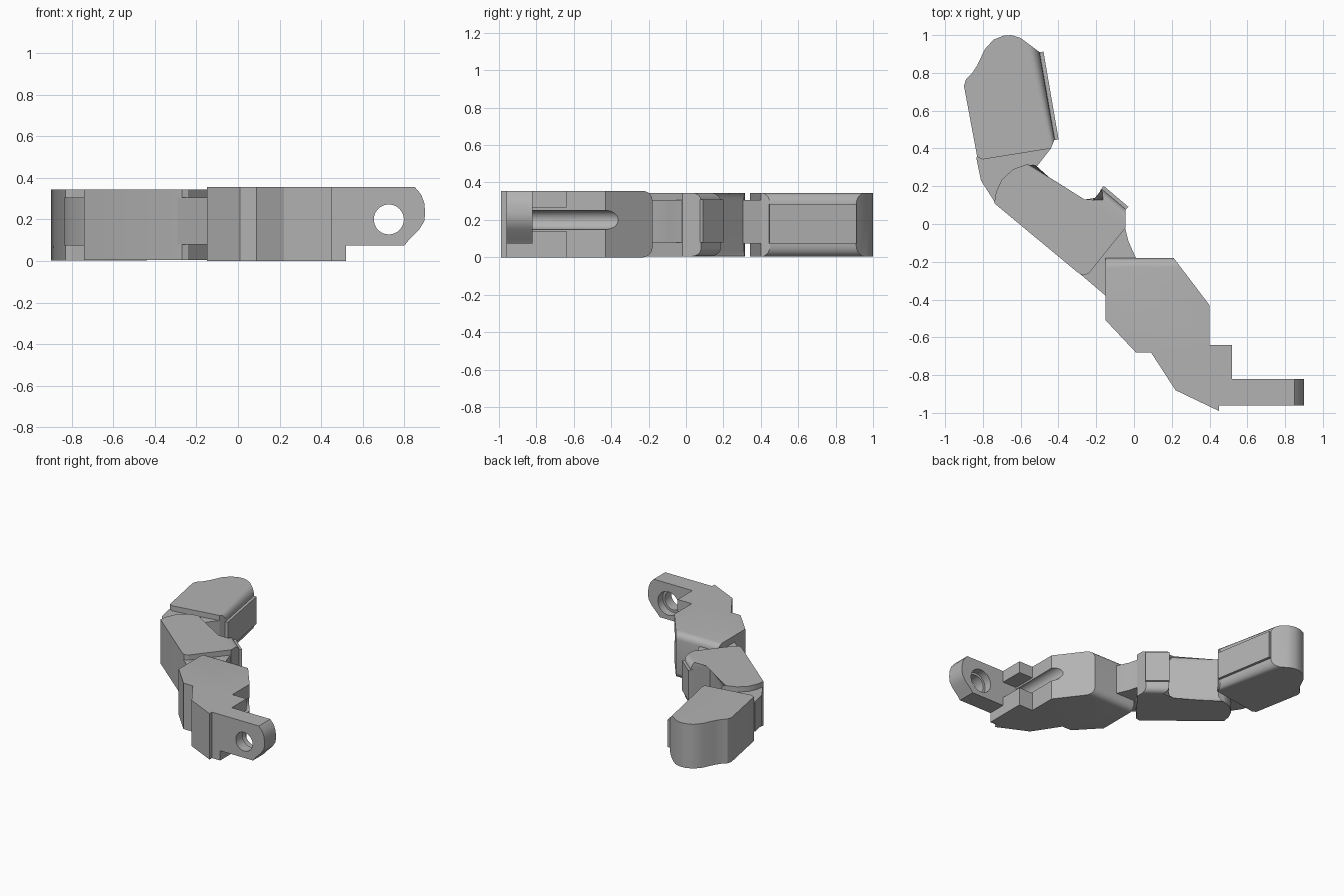
import bpy, bmesh, math
from mathutils import Vector, Matrix

if "Cube" in bpy.data.objects:
    bpy.data.objects.remove(bpy.data.objects["Cube"], do_unlink=True)

grey = bpy.data.materials.new("plain grey")
grey.use_nodes = True
grey.diffuse_color = (0.45, 0.45, 0.45, 1)
grey.node_tree.nodes["Principled BSDF"].inputs["Base Color"].default_value = grey.diffuse_color


def finish(name, bm):
    bmesh.ops.recalc_face_normals(bm, faces=bm.faces)
    mesh = bpy.data.meshes.new(name)
    bm.to_mesh(mesh)
    bm.free()
    mesh.materials.append(grey)
    obj = bpy.data.objects.new(name, mesh)
    bpy.context.collection.objects.link(obj)
    return obj


def slab(name, outline, low, high, rounded=(), radius=0.05, plane="xy"):
    """Extrude an outline; round the rims of the listed outline sides."""
    bm = bmesh.new()
    def ring(h):
        return [bm.verts.new((a, b, h) if plane == "xy" else (a, h, b)) for a, b in outline]
    bottom, top = ring(low), ring(high)
    bm.faces.new(bottom)
    bm.faces.new(top)
    n = len(outline)
    for i in range(n):
        j = (i + 1) % n
        bm.faces.new((bottom[i], bottom[j], top[j], top[i]))
    rims = [bm.edges.get((r[i], r[(i + 1) % n])) for r in (bottom, top) for i in rounded]
    if rims:
        bmesh.ops.bevel(bm, geom=rims, offset=radius, segments=5, profile=0.5, affect="EDGES")
    return finish(name, bm)


def rod(name, centre, radius, length):
    """Cylinder lying along y."""
    bm = bmesh.new()
    bmesh.ops.create_cone(bm, cap_ends=True, segments=40, radius1=radius, radius2=radius, depth=length,
                          matrix=Matrix.Translation(centre) @ Matrix.Rotation(math.pi / 2, 4, "X"))
    return finish(name, bm)


def cut(obj, cutter):
    mod = obj.modifiers.new("cut", "BOOLEAN")
    mod.operation, mod.solver, mod.object = "DIFFERENCE", "EXACT", cutter
    cutter.hide_render = True
    cutter.hide_set(True)
    bpy.context.view_layer.objects.active = obj
    obj.select_set(True)
    bpy.ops.object.modifier_apply(modifier=mod.name)
    bpy.data.objects.remove(cutter, do_unlink=True)


def pad(name, start, end, thickness, low, high):
    """Raised plate on the side running from start to end."""
    a, b = Vector(start), Vector(end)
    d = (b - a).normalized()
    out = Vector((d.y, -d.x)) * thickness
    return slab(name, [a - out, b - out, b + out, a + out], low, high)


# Base segment with the cable groove along its inner side
base = slab("base_segment", [
    (0.21, -0.18), (-0.15, -0.18), (-0.15, -0.51), (0.01, -0.68), (0.09, -0.68), (0.22, -0.88),
    (0.45, -0.99), (0.45, -0.96), (0.52, -0.96), (0.52, -0.64), (0.40, -0.64), (0.40, -0.43)],
    0, 0.355, rounded=(0,))
cut(base, rod("groove_cutter", (0.40, -0.56, 0.2), 0.051, 0.52))
cut(base, slab("slot_cutter", [(0.40, -0.82), (0.6, -0.82), (0.6, -0.6), (0.40, -0.6)], 0.14, 0.265))

# Mounting lug with a stepped hole
lug = slab("mounting_lug", [
    (0.5, 0.075), (0.80, 0.075), (0.82, 0.1), (0.87, 0.15), (0.895, 0.19), (0.9, 0.23),
    (0.895, 0.28), (0.88, 0.32), (0.85, 0.355), (0.5, 0.355)], -0.96, -0.82, plane="xz")
cut(lug, rod("hole_cutter", (0.725, -0.89, 0.2), 0.072, 0.3))
cut(lug, rod("counterbore_cutter", (0.725, -0.82, 0.2), 0.09, 0.12))

# Knuckle tongues joining the segments
slab("lower_tongue", [
    (0.01, -0.18), (0.01, -0.28), (-0.14, -0.38), (-0.15, -0.38), (-0.32, -0.235),
    (-0.1, 0.0), (-0.05, -0.01), (-0.03, -0.09)], 0.08, 0.305)
slab("upper_tongue", [
    (-0.74, 0.12), (-0.81, 0.23), (-0.835, 0.35), (-0.8, 0.42), (-0.5, 0.45),
    (-0.44, 0.40), (-0.51, 0.31), (-0.6, 0.2)], 0.075, 0.305)

# Middle segment with rounded knuckle and side tab
slab("middle_segment", [
    (-0.30, -0.255), (-0.27, -0.272), (-0.24, -0.262), (-0.045, -0.02), (-0.045, 0.08), (-0.17, 0.185),
    (-0.255, 0.07), (-0.52, 0.31), (-0.57, 0.315), (-0.64, 0.29), (-0.7, 0.235), (-0.73, 0.17),
    (-0.74, 0.11)], 0.005, 0.345, rounded=(4, 5, 6), radius=0.04)
pad("middle_pad", (-0.04, 0.08), (-0.17, 0.19), 0.015, 0.08, 0.31)

# Fingertip segment with its grip pad
slab("fingertip_segment", [
    (-0.83, 0.355), (-0.80, 0.342), (-0.44, 0.40), (-0.42, 0.45), (-0.50, 0.91), (-0.60, 0.985),
    (-0.65, 1.0), (-0.69, 0.997), (-0.745, 0.975), (-0.79, 0.925), (-0.83, 0.84), (-0.86, 0.795),
    (-0.89, 0.765), (-0.9, 0.73)], 0.003, 0.345, rounded=(3,), radius=0.06)
pad("fingertip_pad", (-0.415, 0.445), (-0.495, 0.91), 0.016, 0.075, 0.285)

# Smooth the curved faces while keeping the corners crisp
for obj in bpy.context.scene.objects:
    obj.select_set(obj.type == "MESH")
bpy.context.view_layer.objects.active = base
bpy.ops.object.shade_smooth_by_angle(angle=math.radians(28))
